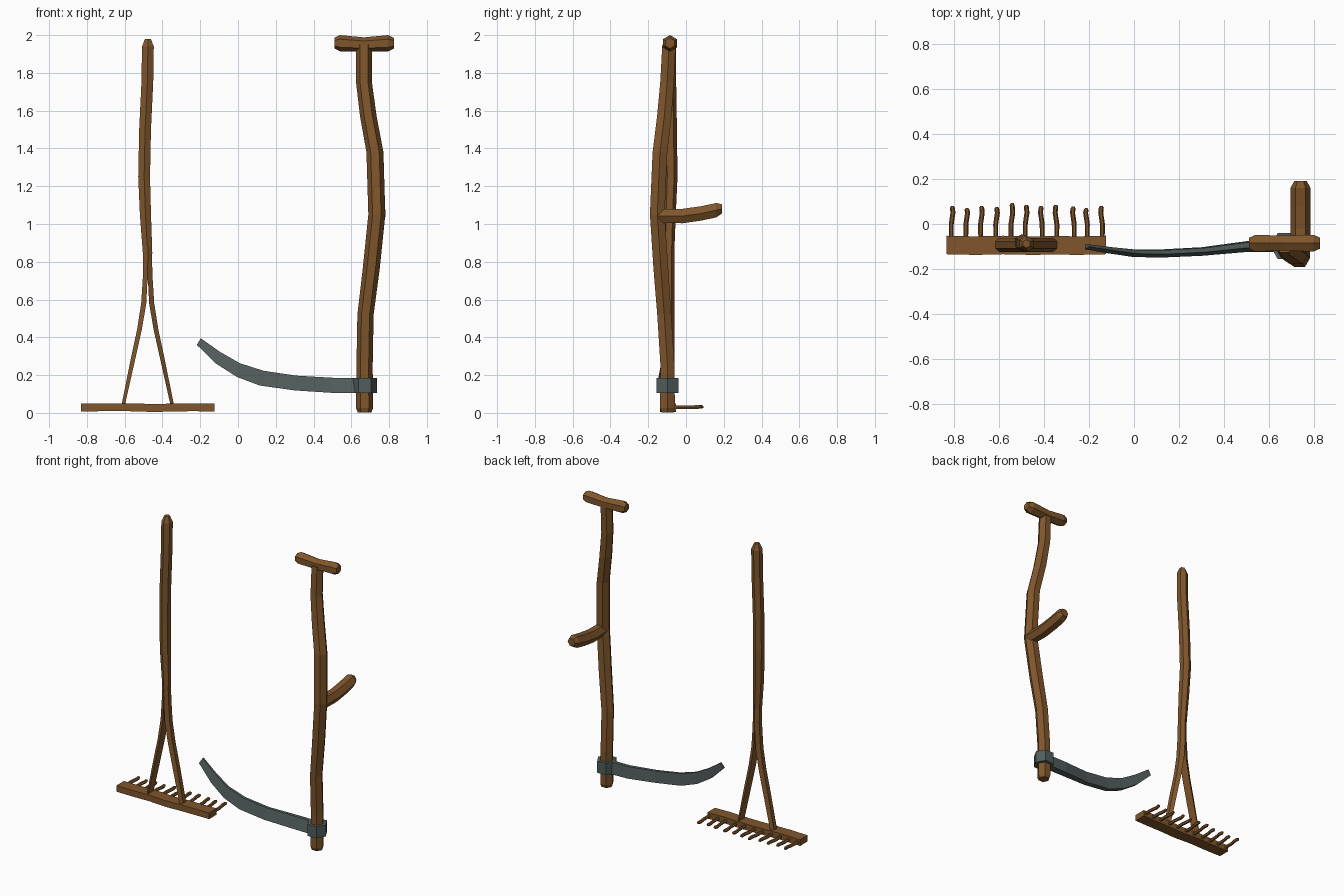
import bpy, bmesh, math
from mathutils import Vector


def material(name, rgb):
    m = bpy.data.materials.new(name)
    m.diffuse_color = (*rgb, 1)
    return m


wood = material("brown wood", (0.215, 0.093, 0.025))
steel = material("grey steel", (0.085, 0.110, 0.107))


def loft(name, rings, mat):
    """Skin a closed solid over a list of point rings."""
    bm = bmesh.new()
    vs = [[bm.verts.new(p) for p in r] for r in rings]
    n = len(vs[0])
    for a, b in zip(vs, vs[1:]):
        for i in range(n):
            j = (i + 1) % n
            bm.faces.new((a[i], a[j], b[j], b[i]))
    bm.faces.new(vs[0])
    bm.faces.new(vs[-1])
    bmesh.ops.recalc_face_normals(bm, faces=bm.faces)
    me = bpy.data.meshes.new(name)
    bm.to_mesh(me)
    bm.free()
    me.materials.append(mat)
    ob = bpy.data.objects.new(name, me)
    bpy.context.collection.objects.link(ob)
    return ob


def hexagon(turn=0):
    return [(math.cos(math.radians(60 * i + turn)), math.sin(math.radians(60 * i + turn)))
            for i in range(6)]


AXES = {'x': (Vector((0, 1, 0)), Vector((0, 0, 1))),
        'y': (Vector((1, 0, 0)), Vector((0, 0, 1))),
        'z': (Vector((1, 0, 0)), Vector((0, 1, 0)))}


def sweep(name, axis, profile, stations, mat=wood):
    """Stations are (x, y, z, u scale, v scale), profile lies across the axis."""
    u, v = AXES[axis]
    loft(name, [[Vector(s[:3]) + u * (a * s[3]) + v * (b * s[4]) for a, b in profile]
                for s in stations], mat)


HEX_FLAT, HEX_POINT = hexagon(0), hexagon(30)
SQUARE = [(-1, -1), (1, -1), (1, 1), (-1, 1)]

# Scythe: crooked shaft
sweep("scythe_shaft", 'z', HEX_FLAT, [(x, y, z, r, r) for x, y, z, r in [
    (.67, -.098, .003, .036), (.67, -.098, .025, .045), (.67, -.098, .25, .043),
    (.675, -.115, .52, .043), (.705, -.133, .76, .045), (.735, -.152, 1.05, .045),
    (.725, -.138, 1.38, .045), (.69, -.115, 1.57, .044), (.667, -.10, 1.75, .042),
    (.667, -.09, 1.95, .041)]])

# Scythe: top cross handle
sweep("scythe_top_handle", 'x', HEX_POINT, [(x, -.085, z, r, r) for x, z, r in [
    (.51, 1.957, .028), (.54, 1.957, .043), (.667, 1.95, .038),
    (.795, 1.957, .043), (.825, 1.957, .028)]])

# Scythe: side grip
sweep("scythe_side_grip", 'y', HEX_FLAT, [(.738, y, z, r, r) for y, z, r in [
    (-.15, 1.042, .042), (-.02, 1.042, .044), (.08, 1.056, .044),
    (.16, 1.073, .044), (.19, 1.080, .028)]])

# Scythe: steel collar
sweep("blade_collar", 'z', HEX_FLAT,
      [(.67, -.098, z, .066, .066) for z in (.105, .185)], steel)

# Scythe: curved blade, thick lower spine; (x low, z low, x high, z high, y, half thickness)
loft("scythe_blade", [[(xl, y - t, zl), (xl, y + t, zl),
                       (xh, y + t * .5 + .006, zh), (xh, y - t * .5 + .006, zh)]
                      for xl, zl, xh, zh, y, t in [
    (.66, .105, .66, .185, -.098, .026), (.50, .106, .50, .186, -.10, .024),
    (.30, .119, .31, .197, -.122, .019), (.115, .145, .135, .223, -.131, .018),
    (-.005, .19, .01, .263, -.129, .017), (-.115, .26, -.095, .323, -.116, .014),
    (-.218, .360, -.197, .395, -.102, .010)]], steel)

# Rake: handle
CX, CY = -.478, -.088
sweep("rake_handle", 'z', HEX_POINT, [(x, CY + dy, z, r, r) for x, dy, z, r in [
    (-.479, -.004, .70, .026), (-.479, -.003, .85, .029), (-.490, 0, 1.05, .034),
    (-.497, .007, 1.25, .036), (-.492, .004, 1.5, .036), (-.480, 0, 1.75, .036),
    (-.477, 0, 1.94, .036), (-.477, 0, 1.98, .018)]])

# Rake: the two split prongs, each half of the hexagonal handle
HALF_HEX = [(-.5, -1), (-.5, 1), (.5, .5), (.5, -.5)]
for side, label in ((-1, "left"), (1, "right")):
    prong = [(a * side, b) for a, b in HALF_HEX]
    sweep("rake_prong_" + label, 'z', prong, [
        (CX + side * d, -.092, z, w, .031) for d, z, w in [
            (.010, .88, .022), (.013, .72, .025), (.021, .58, .027), (.044, .44, .025),
            (.079, .28, .024), (.130, .04, .018)]])

# Rake: head bar, slightly uneven
sweep("rake_head", 'x', SQUARE, [(x, y, z, .041, .021) for x, y, z in [
    (-.83, -.093, .029), (-.70, -.096, .030), (-.58, -.093, .030), (-.45, -.096, .026),
    (-.35, -.094, .028), (-.25, -.096, .030), (-.125, -.093, .029)]])

# Rake: teeth
TEETH = [(-.805, .08), (-.74, .07), (-.675, .08), (-.608, .075), (-.54, .092), (-.477, .085),
         (-.412, .08), (-.347, .085), (-.270, .077), (-.212, .07), (-.145, .08)]
for i, (x, end) in enumerate(TEETH):
    lean = .005 if i < 6 else -.005
    sweep(f"rake_tooth_{i + 1}", 'y', HEX_FLAT, [
        (x - lean, -.07, .030, .010, .010), (x - lean, 0, .030, .011, .011),
        (x + lean * .5, .05, .031, .011, .011), (x, end - .008, .032, .011, .011),
        (x, end, .032, .006, .006)])
